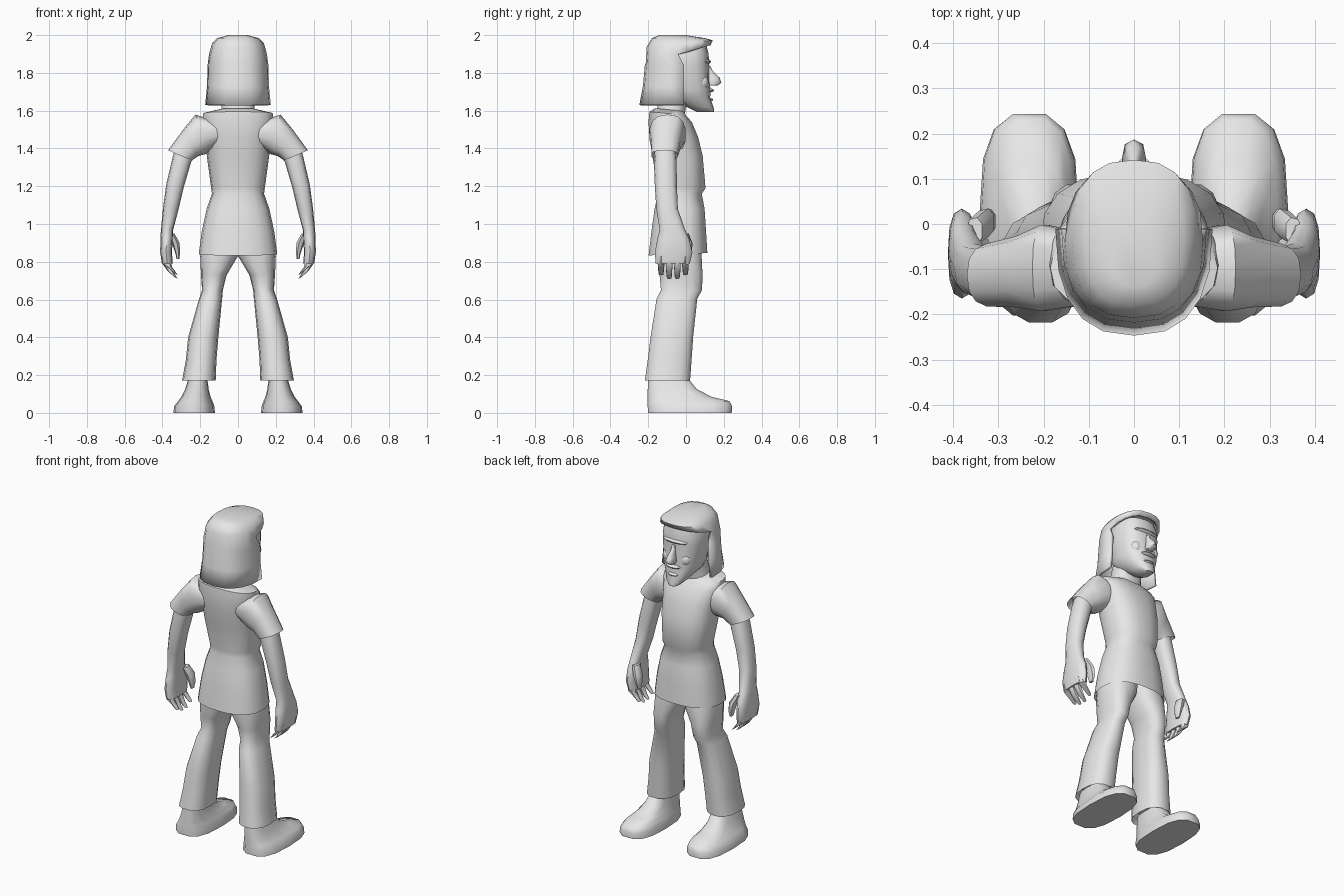
import bpy, bmesh
from math import sin, cos, pi, copysign, radians

cube = bpy.data.objects.get("Cube")
if cube:
    bpy.data.objects.remove(cube)

grey = bpy.data.materials.new("plain_grey")
grey.use_nodes = True
colour = (0.8, 0.8, 0.8, 1)
grey.diffuse_color = colour
grey.node_tree.nodes["Principled BSDF"].inputs["Base Color"].default_value = colour


def power(value, exponent):
    return copysign(abs(value) ** exponent, value)


def finish(name, bm, mirror=False, angle=50):
    bmesh.ops.recalc_face_normals(bm, faces=bm.faces)
    mesh = bpy.data.meshes.new(name)
    bm.to_mesh(mesh)
    bm.free()
    mesh.materials.append(grey)
    obj = bpy.data.objects.new(name, mesh)
    bpy.context.collection.objects.link(obj)
    bpy.ops.object.select_all(action='DESELECT')
    obj.select_set(True)
    bpy.context.view_layer.objects.active = obj
    bpy.ops.object.shade_smooth_by_angle(angle=radians(angle))
    if mirror:
        obj.modifiers.new("Mirror", 'MIRROR').use_clip = False
    return obj


def loft(name, rings, mirror=False, sides=14, square=0.8, skip=None, caps=(True, True)):
    """Skin rings given as (z, x0, x1, y0, y1, slope along x, slope along y)."""
    bm = bmesh.new()
    loops = []
    for ring in rings:
        z, x0, x1, y0, y1, sx, sy = (tuple(ring) + (0, 0))[:7]
        loop = []
        for j in range(sides):
            a = 2 * pi * j / sides
            dx = (x1 - x0) / 2 * power(cos(a), square)
            dy = (y1 - y0) / 2 * power(sin(a), square)
            loop.append(bm.verts.new(((x0 + x1) / 2 + dx, (y0 + y1) / 2 + dy,
                                      z + sx * dx + sy * dy)))
        loops.append(loop)
    for i in range(len(loops) - 1):
        for j in range(sides):
            if skip and skip(i, j):
                continue
            k = (j + 1) % sides
            bm.faces.new((loops[i][j], loops[i][k], loops[i + 1][k], loops[i + 1][j]))
    for cap, loop in zip(caps, (loops[0], loops[-1])):
        if cap:
            bm.faces.new(loop)
    loose = [v for v in bm.verts if not v.link_faces]
    bmesh.ops.delete(bm, geom=loose, context='VERTS')
    return finish(name, bm, mirror)


def blob(name, centre, size):
    bm = bmesh.new()
    bmesh.ops.create_uvsphere(bm, u_segments=10, v_segments=6, radius=1)
    bmesh.ops.scale(bm, verts=bm.verts, vec=size)
    bmesh.ops.translate(bm, verts=bm.verts, vec=centre)
    return finish(name, bm)


def centred(rings):
    """Expand (z, half width, y0, y1, slope along y) to full ring data."""
    return [(r[0], -r[1], r[1], r[2], r[3], 0, r[4] if len(r) > 4 else 0) for r in rings]


# Shirt body with a turned-in hem and a waist crease
loft("shirt", centred([
    (.92, .16, -.16, .07), (.84, .208, -.2, .115, .04), (.96, .192, -.185, .108),
    (1.08, .166, -.168, .1), (1.16, .138, -.15, .085), (1.19, .142, -.15, .105),
    (1.36, .165, -.18, .09), (1.46, .172, -.195, .066), (1.54, .19, -.2, .032),
    (1.585, .185, -.195, 0, -.1), (1.605, .1, -.165, -.01, -.1)]), sides=18)

# Short sleeves, open at the cuff
loft("sleeves", [
    (1.485, .1, .12, -.18, -.02, 6), (1.475, .17, .225, -.195, 0, 3.8),
    (1.43, .21, .29, -.186, -.025, 1.75), (1.363, .245, .37, -.184, -.042, .44),
    (1.4, .25, .335, -.165, -.06, .5)], mirror=True)

# Arms running into broad palms
loft("arms", [
    (1.42, .22, .32, -.165, -.06, .5), (1.34, .25, .345, -.17, -.05, .4),
    (1.2, .288, .38, -.165, -.048, .2), (1.08, .315, .397, -.157, -.043, .1),
    (.97, .343, .408, -.14, -.005), (.92, .345, .411, -.152, .018),
    (.85, .35, .412, -.165, .034), (.79, .345, .403, -.16, .02)], mirror=True, sides=12)

# Curled fingers and thumbs
for i in range(4):
    y = -.155 + .043 * i
    tip = .735 - .02 * (i in (1, 2))
    loft("finger_pair_%d" % (i + 1), [
        (.83, .355, .405, y, y + .044), (.78, .35, .398, y + .004, y + .042, .3),
        (tip + .025, .33, .375, y + .006, y + .04, .6),
        (tip, .318, .34, y + .01, y + .036, .6)], mirror=True, sides=6)
loft("thumbs", [
    (.95, .335, .37, -.045, .015), (.9, .308, .35, -.03, .035),
    (.85, .305, .333, -.02, .032), (.815, .31, .325, -.01, .02)], mirror=True, sides=7)

# Flared trousers with a knee fold and a turned-in hem
loft("trousers", [
    (.95, -.02, .18, -.15, .07), (.83, 0, .2, -.155, .085), (.73, .06, .196, -.142, .09),
    (.65, .08, .19, -.135, .087), (.605, .084, .206, -.158, .062),
    (.4, .104, .264, -.19, .04), (.28, .114, .276, -.205, .032),
    (.172, .118, .296, -.22, .024), (.23, .15, .26, -.19, 0)], mirror=True)

# Shoes with a long low toe
loft("shoes", [
    (0, .122, .342, -.205, .246), (.035, .125, .338, -.207, .248),
    (.062, .135, .318, -.207, .235), (.085, .145, .3, -.206, .14),
    (.125, .155, .28, -.205, .06), (.2, .165, .257, -.2, 0)], mirror=True, square=.72)

# Neck and face
loft("neck", centred([(1.55, .11, -.17, -.01), (1.61, .088, -.155, 0), (1.7, .08, -.14, .02)]))
loft("head", centred([
    (1.592, .03, .06, .148), (1.62, .058, -.01, .148, -.1), (1.67, .095, -.09, .128),
    (1.71, .11, -.12, .13), (1.77, .117, -.13, .124), (1.84, .127, -.14, .122),
    (1.9, .125, -.14, .12), (1.94, .11, -.12, .11)]), sides=16)
loft("nose", centred([
    (1.733, .022, .11, .168), (1.748, .027, .1, .187), (1.775, .019, .1, .178),
    (1.81, .012, .1, .142), (1.84, .012, .1, .127)]), sides=8)
blob("brow", (0, .1, 1.86), (.085, .032, .016))
blob("upper_lip", (0, .118, 1.708), (.05, .03, .012))
blob("lower_lip", (0, .118, 1.658), (.038, .026, .01))
for side, x in (("east", .06), ("west", -.06)):
    blob("cheek_" + side, (x, .085, 1.75), (.035, .035, .04))

# Hair: domed crown, peaked fringe, and a curtain round the back only
half = 10
hair = loft("hair", centred([
    (2, .05, -.14, 0), (1.984, .11, -.18, .1), (1.955, .138, -.208, .142, .1),
    (1.9, .153, -.213, .13, .27), (1.84, .161, -.218, .195), (1.73, .164, -.228, .205),
    (1.63, .174, -.247, .225)]), sides=2 * half,
    skip=lambda i, j: i >= 3 and j < half, caps=(True, False))
shell = hair.modifiers.new("Thickness", 'SOLIDIFY')
shell.thickness = .018
shell.offset = -1
